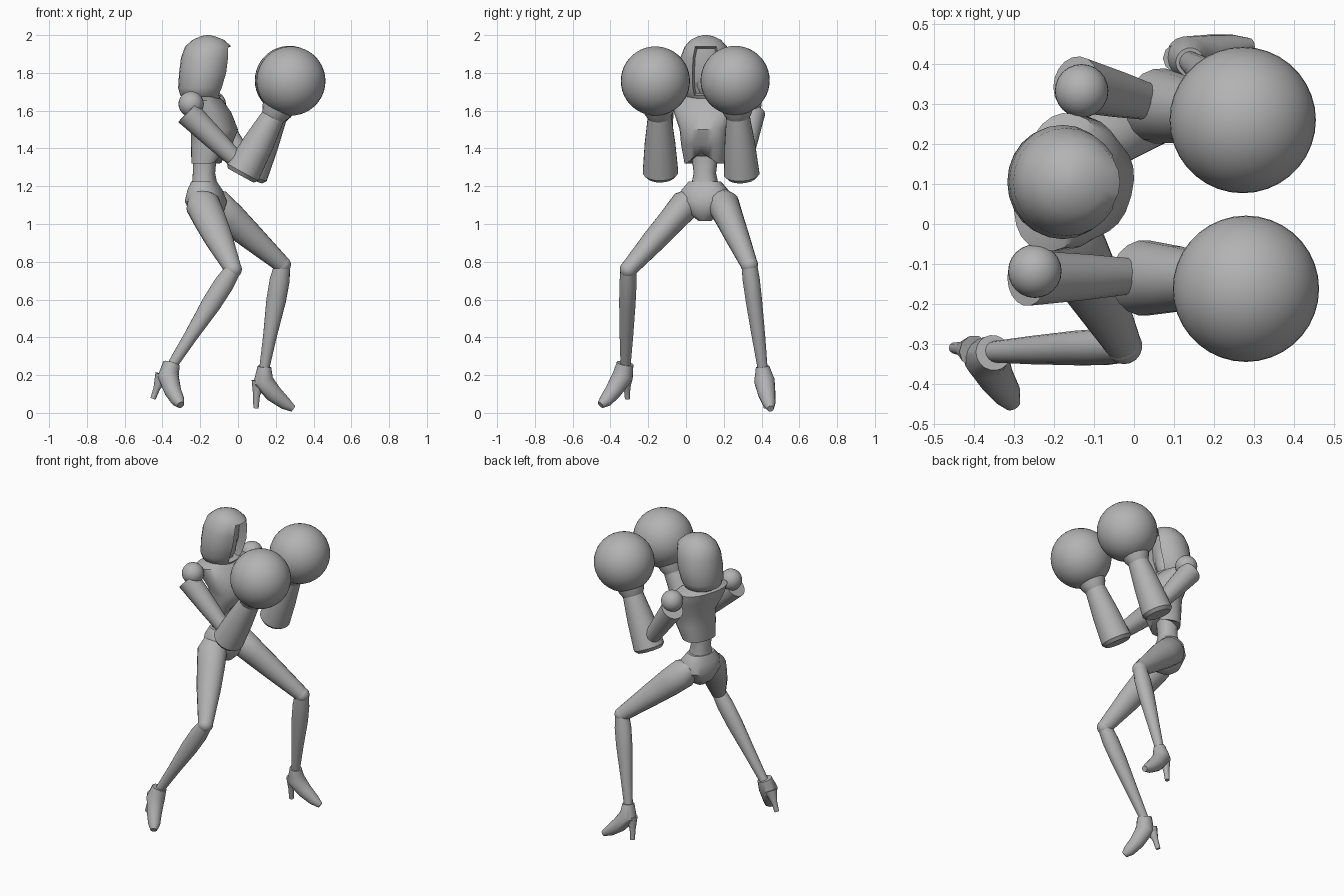
import bpy, bmesh, math
from mathutils import Vector

if "Cube" in bpy.data.objects:
    bpy.data.objects.remove(bpy.data.objects["Cube"], do_unlink=True)

grey = bpy.data.materials.new("mannequin grey")
grey.use_nodes = True
grey.diffuse_color = (0.45, 0.45, 0.45, 1)
grey.node_tree.nodes["Principled BSDF"].inputs["Base Color"].default_value = (0.45, 0.45, 0.45, 1)


def finish(name, bm, angle=40):
    bmesh.ops.recalc_face_normals(bm, faces=bm.faces)
    mesh = bpy.data.meshes.new(name)
    bm.to_mesh(mesh)
    bm.free()
    mesh.materials.append(grey)
    obj = bpy.data.objects.new(name, mesh)
    bpy.context.collection.objects.link(obj)
    bpy.ops.object.select_all(action='DESELECT')
    obj.select_set(True)
    bpy.context.view_layer.objects.active = obj
    bpy.ops.object.shade_smooth_by_angle(angle=math.radians(angle))
    return obj


def skin(bm, rings):
    """Bridge rings of points and cap both ends."""
    loops = [[bm.verts.new(p) for p in ring] for ring in rings]
    n = len(loops[0])
    for a, b in zip(loops, loops[1:]):
        for i in range(n):
            j = (i + 1) % n
            bm.faces.new((a[i], a[j], b[j], b[i]))
    bm.faces.new(loops[0][::-1])
    bm.faces.new(loops[-1])


def limb(name, stations, sides=18):
    """Tube through (point, radius) or (point, radius along x, radius across)."""
    pts = [Vector(s[0]) for s in stations]
    rings = []
    for i, s in enumerate(stations):
        d = (pts[min(i + 1, len(pts) - 1)] - pts[max(i - 1, 0)]).normalized()
        u = Vector((1, 0, 0))
        u = (u - d * u.dot(d)).normalized()
        v = d.cross(u)
        a, b = s[1], s[-1]
        rings.append([pts[i] + u * a * math.cos(t) + v * b * math.sin(t)
                      for t in (math.tau * k / sides for k in range(sides))])
    bm = bmesh.new()
    skin(bm, rings)
    return finish(name, bm)


def body(name, stations, yaw, notch=0, sides=24, power=0.85):
    """Stacked rounded sections (x, y, z, half depth, half width)."""
    rings = []
    for i, (x, y, z, d, w) in enumerate(stations):
        ring = []
        for k in range(sides):
            t = math.tau * k / sides
            c, s = math.cos(t), math.sin(t)
            f = d * math.copysign(abs(c) ** power, c)
            g = w * math.copysign(abs(s) ** power, s)
            lift = notch * max(0, c) ** 8 if i == 0 else 0
            ring.append((x + f * math.cos(yaw) - g * math.sin(yaw),
                         y + f * math.sin(yaw) + g * math.cos(yaw), z + lift))
        rings.append(ring)
    bm = bmesh.new()
    skin(bm, rings)
    return finish(name, bm)


def ball(name, centre, radius, sides=24):
    bm = bmesh.new()
    bmesh.ops.create_uvsphere(bm, u_segments=sides, v_segments=sides // 2 + 4, radius=radius)
    bmesh.ops.translate(bm, verts=bm.verts, vec=centre)
    return finish(name, bm)


def mix(a, b, t):
    return Vector(a).lerp(Vector(b), t)


# Torso, waist and pelvis, turned slightly towards the front
TURN = math.radians(-14.5)
body("torso", [(-.165, .10, 1.32, .078, .108), (-.14, .10, 1.42, .105, .125),
               (-.125, .10, 1.50, .122, .132), (-.16, .105, 1.59, .118, .17),
               (-.19, .105, 1.655, .10, .175), (-.185, .105, 1.69, .06, .075)], TURN, notch=.06)
body("waist", [(-.175, .10, 1.19, .068, .075), (-.18, .10, 1.27, .058, .058),
               (-.175, .10, 1.36, .06, .07)], TURN)
body("pelvis", [(-.16, .10, 1.015, .045, .03), (-.165, .10, 1.05, .085, .075),
                (-.17, .10, 1.12, .108, .13), (-.175, .10, 1.18, .088, .125),
                (-.18, .10, 1.225, .065, .085)], TURN)
limb("neck", [((-.19, .105, 1.66), .055), ((-.175, .105, 1.78), .05)])

# Hood with a recessed face opening
hood = [(1.655, -.265, -.105, .085), (1.68, -.305, -.09, .12), (1.72, -.317, -.07, .138),
        (1.80, -.312, -.045, .143), (1.88, -.302, -.035, .135), (1.94, -.28, -.035, .112),
        (1.975, -.24, -.075, .08), (1.993, -.2, -.12, .042), (2.0, -.17, -.15, .012)]
bm = bmesh.new()
skin(bm, [[((a + b) / 2 + (b - a) / 2 * math.cos(t), .105 + w * math.sin(t), z)
           for t in (math.tau * k / 24 for k in range(24))] for z, a, b, w in hood])
bm.normal_update()
opening = []
for face in bm.faces:
    c = face.calc_center_median()
    if len(face.verts) == 4 and 1.67 < c.z < 1.95 and c.x > -.14 and abs(c.y - .105) < .07:
        opening.append(face)
bmesh.ops.inset_region(bm, faces=opening, thickness=.012, use_even_offset=True)
for v in {v for f in opening for v in f.verts}:
    v.co.x -= .055
finish("hood", bm)
body("face", [(-.15, .105, 1.69, .03, .03), (-.16, .105, 1.73, .06, .055),
              (-.17, .105, 1.82, .075, .07), (-.17, .105, 1.91, .07, .06)], 0, power=1)

# Arms: shoulder ball, upper arm, flared forearm, glove neck and round glove
arms = {
    "right": ((-.248, -.118, 1.635), (-.268, -.135, 1.59), (.02, -.13, 1.31),
              (.025, -.135, 1.275), (.19, -.14, 1.575), (.28, -.162, 1.757)),
    "left": ((-.131, .333, 1.635), (-.145, .35, 1.59), (.06, .30, 1.31),
             (.065, .295, 1.265), (.20, .275, 1.575), (.272, .26, 1.76)),
}
for side, (shoulder, sleeve, elbow, cuff, wrist, glove) in arms.items():
    ball(side + "_shoulder", shoulder, .067)
    limb(side + "_upper_arm", [(sleeve, .07), (mix(sleeve, elbow, .5), .058), (elbow, .042)])
    limb(side + "_forearm", [(mix(cuff, wrist, -.06), .078), (cuff, .095),
                             (mix(cuff, wrist, .5), .082), (wrist, .062)])
    limb(side + "_glove_neck", [(mix(wrist, glove, -.1), .058), (mix(wrist, glove, .1), .078),
                                (mix(wrist, glove, .4), .09)])
    ball(side + "_glove", glove, .183, 36)

# Legs: thigh, knee, shin, shoe and heel
legs = {
    "right": ((-.19, .005, 1.11), (-.025, -.305, .76), (-.35, -.32, .25), (.092, .082), .075,
              [((-.352, -.322, .262), .045), ((-.37, -.335, .195), .056),
               ((-.345, -.385, .115), .045), ((-.318, -.425, .065), .036),
               ((-.303, -.452, .042), .02)],
              [((-.40, -.318, .2), .04), ((-.43, -.312, .13), .018), ((-.45, -.31, .075), .014)]),
    "left": ((-.13, .195, 1.11), (.235, .335, .785), (.14, .405, .24), (.09, .085), .07,
             [((.14, .405, .245), .036), ((.132, .415, .17), .055),
              ((.19, .428, .10), .046), ((.25, .44, .05), .034), ((.292, .447, .022), .018)],
             [((.108, .415, .17), .036), ((.098, .42, .09), .018), ((.095, .425, .025), .014)]),
}
for side, (hip, knee, ankle, top, mid, shoe, heel) in legs.items():
    limb(side + "_thigh", [(mix(hip, knee, -.12), top[0] * .6, top[1] * .6),
                           (mix(hip, knee, .02), *top),
                           (mix(hip, knee, .25), top[0] * .95, top[1] * .88),
                           (mix(hip, knee, .55), mid, .064), (knee, .045)])
    ball(side + "_knee", knee, .046, 18)
    limb(side + "_shin", [(knee, .042), (mix(knee, ankle, .15), .053, .046),
                          (mix(knee, ankle, .35), .052, .044),
                          (mix(knee, ankle, .7), .036), (ankle, .027)])
    limb(side + "_shoe", shoe)
    limb(side + "_heel", heel, 10)
